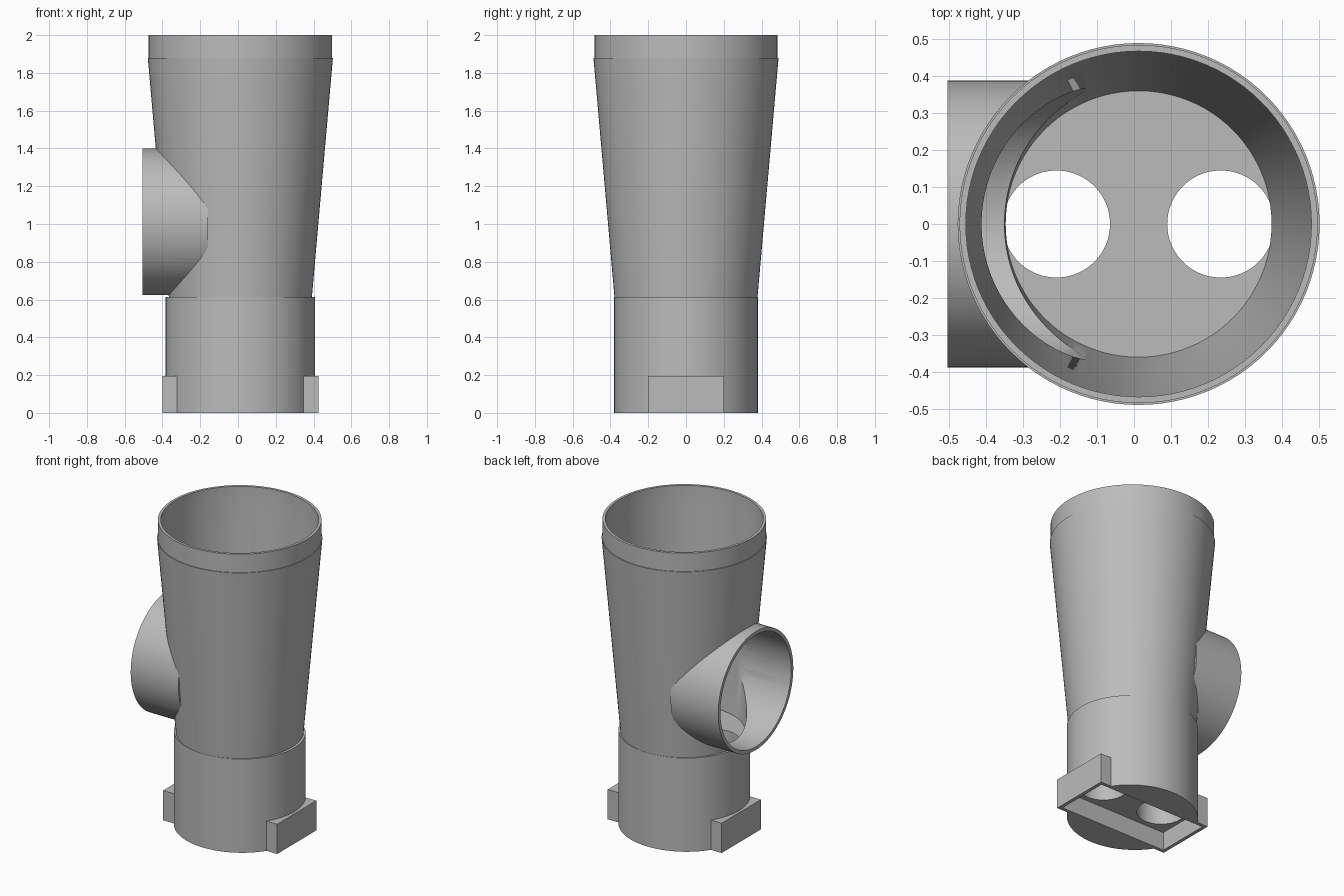
import bpy
import bmesh
import math
from mathutils import Matrix

if "Cube" in bpy.data.objects:
    bpy.data.objects.remove(bpy.data.objects["Cube"], do_unlink=True)

CX = 0.0125          # upright axis of the fitting
SEG = 96
PIPE_Z = 1.012

grey = bpy.data.materials.new("plain_grey")
grey.use_nodes = True
grey.diffuse_color = (0.5, 0.5, 0.5, 1)
grey.node_tree.nodes["Principled BSDF"].inputs["Base Color"].default_value = (0.5, 0.5, 0.5, 1)


def finish(name, bm):
    bmesh.ops.recalc_face_normals(bm, faces=bm.faces)
    mesh = bpy.data.meshes.new(name)
    bm.to_mesh(mesh)
    bm.free()
    mesh.materials.append(grey)
    obj = bpy.data.objects.new(name, mesh)
    bpy.context.collection.objects.link(obj)
    return obj


def lathe(name, profile, closed=False):
    """Spin (radius, height) points; an open profile is capped at both ends."""
    bm = bmesh.new()
    rings = []
    for r, z in profile:
        angles = [2 * math.pi * i / SEG for i in range(SEG)]
        rings.append([bm.verts.new((CX + r * math.cos(a), r * math.sin(a), z)) for a in angles])
    pairs = list(zip(rings, rings[1:]))
    if closed:
        pairs.append((rings[-1], rings[0]))
    else:
        bm.faces.new(rings[0])
        bm.faces.new(rings[-1])
    for low, high in pairs:
        for i in range(SEG):
            j = (i + 1) % SEG
            bm.faces.new((low[i], low[j], high[j], high[i]))
    return finish(name, bm)


def cylinder(name, radius, start, end, center, axis="Z", stretch=1):
    bm = bmesh.new()
    bmesh.ops.create_cone(bm, cap_ends=True, segments=SEG, radius1=radius,
                          radius2=radius, depth=end - start)
    bmesh.ops.scale(bm, vec=(stretch, 1, 1), verts=bm.verts)
    middle = (start + end) / 2
    if axis == "X":
        bmesh.ops.rotate(bm, matrix=Matrix.Rotation(math.pi / 2, 3, "Y"), verts=bm.verts)
        bmesh.ops.translate(bm, vec=(middle, 0, center), verts=bm.verts)
    else:
        bmesh.ops.translate(bm, vec=(center, 0, middle), verts=bm.verts)
    return finish(name, bm)


def box(name, half_x, half_y, bottom, top):
    bm = bmesh.new()
    bmesh.ops.create_cube(bm, size=2)
    bmesh.ops.scale(bm, vec=(half_x, half_y, (top - bottom) / 2), verts=bm.verts)
    bmesh.ops.translate(bm, vec=(CX, 0, (top + bottom) / 2), verts=bm.verts)
    return finish(name, bm)


def combine(obj, tool, operation="DIFFERENCE"):
    tool.hide_render = True
    mod = obj.modifiers.new("cut", "BOOLEAN")
    mod.object = tool
    mod.operation = operation
    mod.solver = "EXACT"
    bpy.context.view_layer.objects.active = obj
    bpy.ops.object.modifier_apply(modifier=mod.name)
    bpy.data.objects.remove(tool, do_unlink=True)


# Tapered funnel with a straight collar
funnel = lathe("funnel", [(0.378, 0.605), (0.49, 1.88), (0.485, 1.88), (0.485, 2),
                          (0.468, 2), (0.468, 1.88), (0.36, 0.605)], closed=True)
combine(funnel, cylinder("bore_cutter", 0.366, -0.8, 0, PIPE_Z, "X"))

# Open side pipe, trimmed where it enters the funnel wall
side_pipe = cylinder("side_pipe", 0.388, -0.505, -0.16, PIPE_Z, "X")
combine(side_pipe, cylinder("pipe_bore", 0.366, -0.8, 0.2, PIPE_Z, "X"))
combine(side_pipe, lathe("funnel_trim", [(0.369, 0.605), (0.479, 1.88)]))

# Slightly oval base with a slotted foot and two through holes
base = cylinder("base", 0.38, 0, 0.613, CX, stretch=1.04)
combine(base, box("foot", 0.4125, 0.202, 0, 0.195), "UNION")
combine(base, box("foot_recess", 0.39, 0.18, -0.1, 0.12))
for side in (-1, 1):
    combine(base, cylinder("hole_cutter", 0.145, -0.2, 0.8, CX + side * 0.2225))

# Smooth walls with crisp rims
bpy.ops.object.select_all(action="DESELECT")
for part in (funnel, side_pipe, base):
    part.select_set(True)
    bpy.context.view_layer.objects.active = part
    bpy.ops.object.shade_smooth_by_angle(angle=math.radians(30))
    part.select_set(False)
